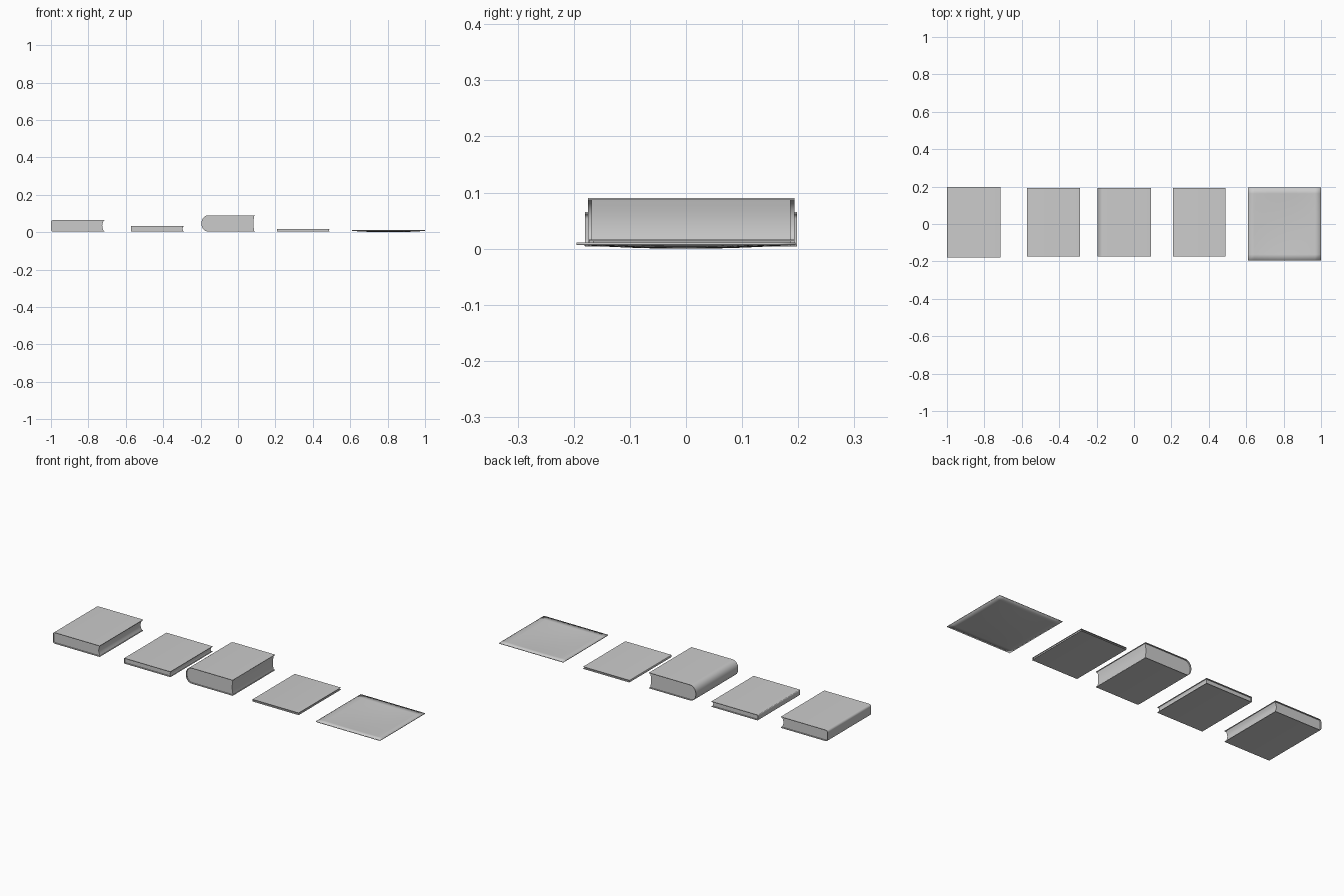
import bpy, bmesh, math

if "Cube" in bpy.data.objects:
    bpy.data.objects.remove(bpy.data.objects["Cube"])


def finish(name, bm):
    bmesh.ops.recalc_face_normals(bm, faces=bm.faces)
    me = bpy.data.meshes.new(name)
    bm.to_mesh(me)
    bm.free()
    ob = bpy.data.objects.new(name, me)
    bpy.context.collection.objects.link(ob)
    bpy.context.view_layer.objects.active = ob
    ob.select_set(True)
    bpy.ops.object.shade_smooth_by_angle(angle=math.radians(35))
    ob.select_set(False)
    return ob


def extrude_profile(name, pts, y0, y1):
    """Extrude an x-z outline along y."""
    bm = bmesh.new()
    face = bm.faces.new([bm.verts.new((x, y0, z)) for x, z in pts])
    new = bmesh.ops.extrude_face_region(bm, geom=[face])["geom"]
    bmesh.ops.translate(bm, vec=(0, y1 - y0, 0),
                        verts=[v for v in new if isinstance(v, bmesh.types.BMVert)])
    return finish(name, bm)


def spine(x0, z0, z1, rx, rz, n=7):
    """Rounded spine outline, from the top board down to the bottom board."""
    top = [(x0 + rx - rx * math.sin(a), z1 - rz + rz * math.cos(a))
           for a in (i * math.pi / 2 / n for i in range(n + 1))]
    return top + [(x, z0 + z1 - z) for x, z in reversed(top)]


def book(name, x0, x1, y0, y1, z0, z1, rx, rz, hollow, t=0.003, inset=0.007):
    # cover: two boards joined by a rounded spine
    outer = spine(x0, z0, z1, rx, rz)
    inner = spine(x0 + t, z0 + t, z1 - t, max(rx - t, .0005), max(rz - t, .0005))
    outline = [(x1, z1)] + outer + [(x1, z0), (x1, z0 + t)] + inner[::-1] + [(x1, z1 - t)]
    extrude_profile(name + "_cover", outline, y0, y1)
    # page block with a hollowed fore edge
    pages = list(inner)
    for i in range(9):
        u = i / 8
        pages.append((x1 - 0.003 - hollow * math.sin(math.pi * u),
                      z0 + t + (z1 - z0 - 2 * t) * u))
    extrude_profile(name + "_pages", pages, y0 + inset, y1 - inset)


book("thick_book", -1.0, -0.715, -0.18, 0.198, 0.004, 0.065, 0.012, 0.012, 0.008)
book("medium_book", -0.573, -0.29, -0.173, 0.193, 0.004, 0.034, 0.004, 0.006, 0.003)
book("round_spine_book", -0.195, 0.09, -0.175, 0.193, 0.004, 0.09, 0.035, 0.039, 0.005)
book("thin_book", 0.208, 0.49, -0.173, 0.193, 0.004, 0.016, 0.002, 0.004, 0.001, t=0.002)

# open, slightly sagging sheet
bm = bmesh.new()
bmesh.ops.create_grid(bm, x_segments=12, y_segments=12, size=0.195)
for v in bm.verts:
    sag = (1 - (v.co.x / 0.195) ** 2) * (1 - (v.co.y / 0.195) ** 2)
    v.co.z = 0.011 - 0.007 * sag
    v.co.x += 0.805
sheet = finish("sagging_sheet", bm)
mod = sheet.modifiers.new("thickness", "SOLIDIFY")
mod.thickness = 0.004
mod.offset = -1
